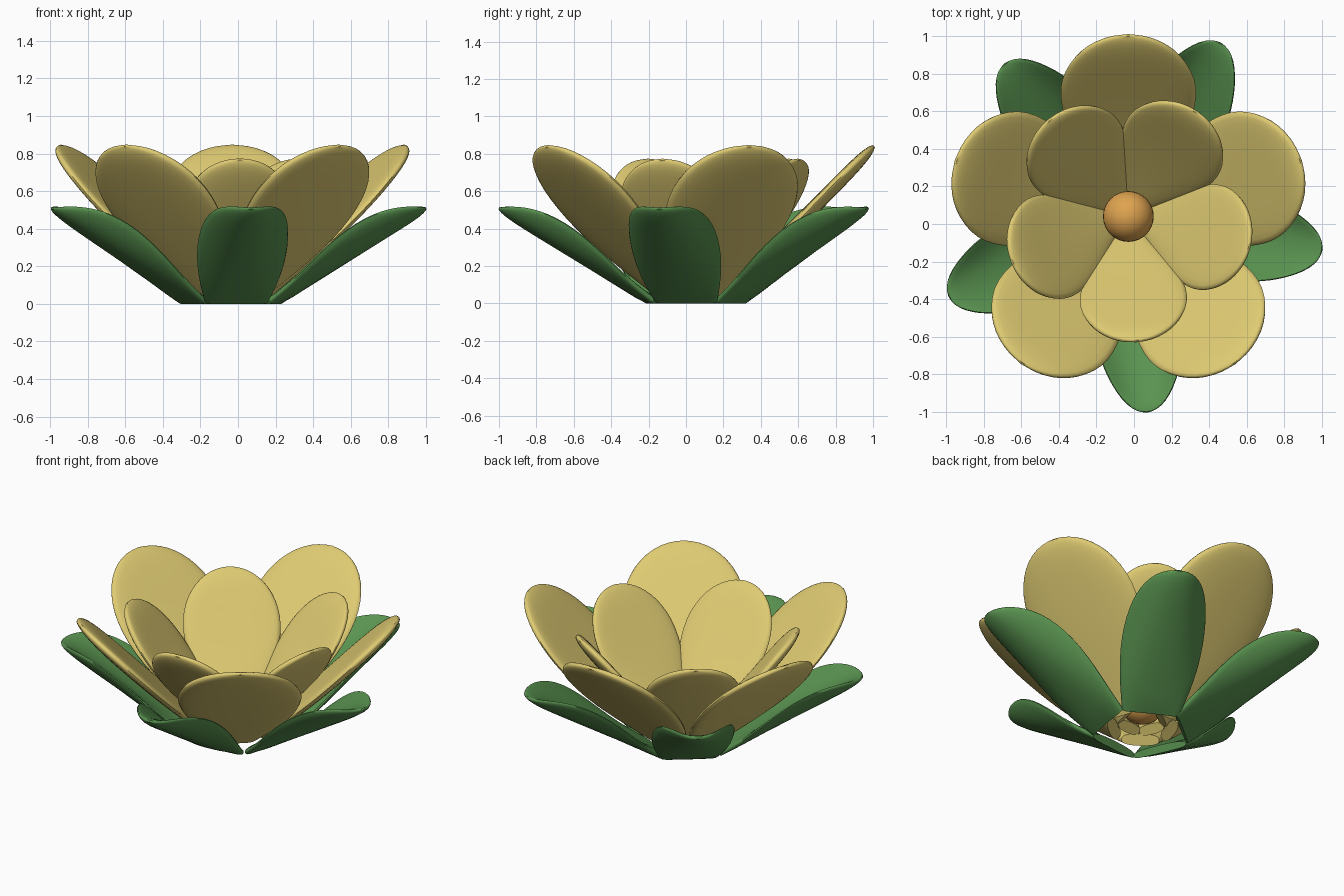
import bpy, bmesh, math
from mathutils import Vector

cube = bpy.data.objects.get("Cube")
if cube:
    bpy.data.objects.remove(cube, do_unlink=True)

CENTRE = Vector((-0.03, 0.04, 0))


def material(name, rgb):
    m = bpy.data.materials.new(name)
    m.use_nodes = True
    m.diffuse_color = (*rgb, 1)
    m.node_tree.nodes["Principled BSDF"].inputs["Base Color"].default_value = (*rgb, 1)
    return m


yellow = material("petal_yellow", (0.74, 0.60, 0.17))
green = material("leaf_green", (0.10, 0.29, 0.08))
orange = material("centre_orange", (0.74, 0.37, 0.08))


def smooth(obj):
    bpy.ops.object.select_all(action="DESELECT")
    obj.select_set(True)
    bpy.context.view_layer.objects.active = obj
    bpy.ops.object.shade_smooth_by_angle(angle=math.radians(50))


def blade(name, mat, angle, base, tip, base_w, max_w, widest, power, thick, cup, bow):
    """Loft rounded cross-sections along a sloping spine (radius, height)."""
    rows, sides = 20, 28
    a = math.radians(angle)
    out, side = Vector((math.cos(a), math.sin(a), 0)), Vector((-math.sin(a), math.cos(a), 0))
    dr, dz = tip[0] - base[0], tip[1] - base[1]
    normal = (out * -dz + Vector((0, 0, dr))).normalized()
    bm = bmesh.new()
    rings = []
    for i in range(rows + 1):
        u = math.sin(math.pi / 2 * i / rows)
        if u < widest:
            w = base_w + (max_w - base_w) * math.sin(math.pi / 2 * u / widest)
        else:
            k = min((u - widest) / (1 - widest), 1)
            w = max_w * max(1 - k ** power, 0) ** (1 / power)
        w = max(w, 0.004)
        t = thick * max(1 - u ** 14, 0.05) ** 0.5
        spine = CENTRE + out * (base[0] + dr * u) + Vector((0, 0, base[1] + dz * u))
        ring = []
        for j in range(sides):
            c, s = math.cos(math.tau * j / sides), math.sin(math.tau * j / sides)
            lift = math.copysign(abs(s) ** 0.7, s) * t + cup * u * (w * c) ** 2
            lift -= bow * math.sin(math.pi * u)
            # squared-off sides give a full, blunt rim
            p = spine + side * (w * math.copysign(abs(c) ** 0.85, c)) + normal * lift
            p.z = max(p.z, 0)
            ring.append(bm.verts.new(p))
        rings.append(ring)
    for r0, r1 in zip(rings, rings[1:]):
        for j in range(sides):
            k = (j + 1) % sides
            bm.faces.new((r0[j], r0[k], r1[k], r1[j]))
    bm.faces.new(rings[0])
    bm.faces.new(rings[-1])
    bmesh.ops.recalc_face_normals(bm, faces=bm.faces)
    mesh = bpy.data.meshes.new(name)
    bm.to_mesh(mesh)
    bm.free()
    mesh.materials.append(mat)
    obj = bpy.data.objects.new(name, mesh)
    bpy.context.collection.objects.link(obj)
    smooth(obj)


# Two whorls of plump petals
for n in range(5):
    blade(f"outer_petal_{n + 1}", yellow, 90 + 72 * n, (0.17, 0.06), (0.965, 0.842),
          0.11, 0.36, 0.62, 2, 0.036, 0.15, 0.01)
    blade(f"inner_petal_{n + 1}", yellow, -86.5 + 72 * n, (0.11, 0.09), (0.665, 0.77),
          0.08, 0.285, 0.60, 2, 0.033, 0.25, 0.01)

# Cupped leaves beneath, slightly unevenly spaced
for n, angle in enumerate((-84.5, -10, 62, 129, 204)):
    blade(f"sepal_{n + 1}", green, angle, (0.23, 0.015), (1.045, 0.51),
          0.17, 0.24, 0.46, 2.1, 0.027, 3.0, 0.0)

# Round centre
bpy.ops.mesh.primitive_uv_sphere_add(segments=32, ring_count=16, radius=0.135,
                                     location=CENTRE + Vector((0, 0, 0.22)))
ball = bpy.context.object
ball.name = "flower_centre"
ball.data.materials.append(orange)
smooth(ball)
